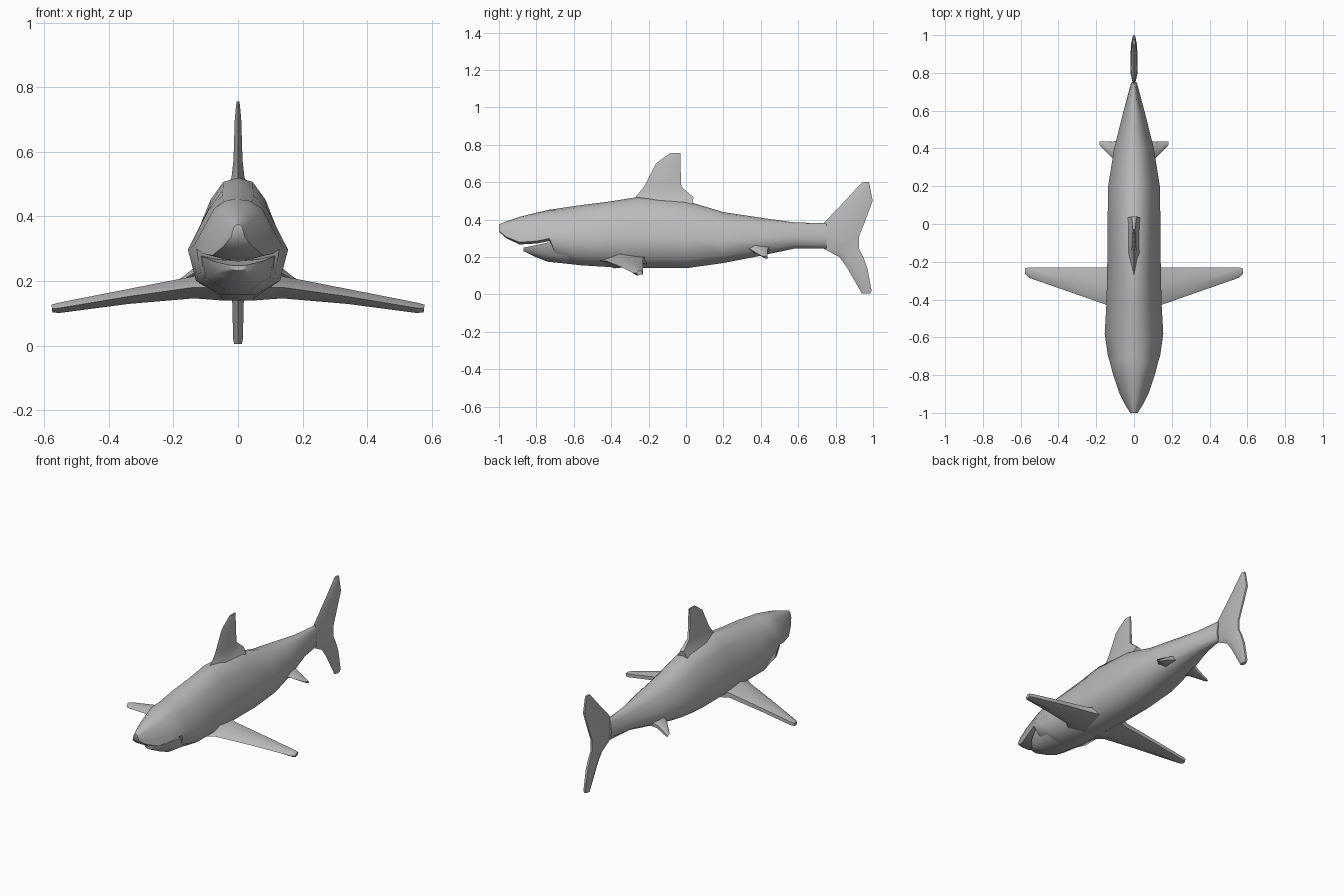
import bpy, bmesh
from mathutils import Vector

if "Cube" in bpy.data.objects:
    bpy.data.objects.remove(bpy.data.objects["Cube"])

grey = bpy.data.materials.new("shark_grey")
grey.diffuse_color = (0.5, 0.5, 0.5, 1)
grey.use_nodes = True
grey.node_tree.nodes["Principled BSDF"].inputs["Base Color"].default_value = grey.diffuse_color


def loft(name, rings, angle=1.0):
    """Skin a list of equal-length rings and cap both ends."""
    bm = bmesh.new()
    loops = [[bm.verts.new(p) for p in ring] for ring in rings]
    n = len(loops[0])
    for a, b in zip(loops, loops[1:]):
        for i in range(n):
            j = (i + 1) % n
            bm.faces.new((a[i], a[j], b[j], b[i]))
    bm.faces.new(loops[0])
    bm.faces.new(loops[-1])
    bmesh.ops.recalc_face_normals(bm, faces=bm.faces)
    mesh = bpy.data.meshes.new(name)
    bm.to_mesh(mesh)
    bm.free()
    mesh.materials.append(grey)
    ob = bpy.data.objects.new(name, mesh)
    bpy.context.collection.objects.link(ob)
    bpy.context.view_layer.objects.active = ob
    ob.select_set(True)
    bpy.ops.object.shade_smooth_by_angle(angle=angle)
    ob.select_set(False)
    return ob


def hull_ring(y, top, bottom, w, half):
    """Mirror a half section, given as width and height fractions."""
    h = top - bottom
    right = [(w * a, y, bottom + h * b) for a, b in half]
    left = [(-x, yy, z) for x, yy, z in reversed(right) if x > 0]
    return right + left


def fin_ring(lead, trail, side, t, t_end):
    """Thin aerofoil section between two points, thick along 'side'."""
    lead, trail, side = Vector(lead), Vector(trail), Vector(side)
    mid = lead.lerp(trail, 0.4)
    return [lead, mid + side * t, trail + side * t_end,
            trail - side * t_end, mid - side * t]


# Body: y, top, bottom, half width
BODY_HALF = [(0, 1), (.32, .965), (.6, .82), (1, .44), (.84, .14), (.34, 0)]
HEAD_HALF = [(0, 1), (.3, .97), (.58, .83), (.9, .38), (1, .08), (.5, 0)]
head = [(-1, .375, .335, .02), (-.96, .39, .30, .045), (-.89, .415, .267, .08),
        (-.8, .437, .272, .11), (-.73, .453, .285, .128)]
trunk = [(-.70, .457, .19, .138), (-.58, .475, .157, .155), (-.42, .495, .147, .146),
         (-.26, .52, .14, .142), (0, .50, .14, .14), (.2, .44, .168, .137),
         (.4, .41, .207, .105), (.58, .385, .245, .06), (.75, .38, .245, .015)]
loft("body", [hull_ring(*s, HEAD_HALF) for s in head] +
     [hull_ring(*s, BODY_HALF) for s in trunk])

# Lower jaw, leaving a narrow open mouth under the snout
JAW_HALF = [(0, .85), (.6, .9), (1, 1), (.88, .35), (.36, 0)]
jaw = [(-.87, .25, .232, .03), (-.81, .262, .203, .078),
       (-.74, .277, .175, .112), (-.58, .29, .158, .135)]
loft("lower_jaw", [hull_ring(*s, JAW_HALF) for s in jaw])

# Dorsal fin: z, leading y, trailing y, thickness, trailing thickness
X = (1, 0, 0)
dorsal = [(.47, -.32, .03, .045, .04), (.52, -.27, .04, .02, .012),
          (.575, -.225, -.025, .014, .007), (.70, -.16, -.03, .010, .006),
          (.745, -.10, -.03, .006, .004), (.755, -.085, -.03, .004, .003)]
loft("dorsal_fin", [fin_ring((0, a, z), (0, b, z), X, t, e)
                    for z, a, b, t, e in dorsal])

# Tail fin, lofted from the lower tip to the upper tip
tail = [(.005, .94, .985, .012, .006), (.02, .932, .992, .015, .007),
        (.14, .863, .97, .018, .007), (.20, .82, .948, .019, .006),
        (.245, .735, .925, .019, .005), (.31, .72, .925, .02, .005),
        (.38, .735, .953, .018, .005), (.50, .85, .998, .014, .006),
        (.585, .928, .982, .01, .005), (.60, .945, .978, .007, .004)]
loft("tail_fin", [fin_ring((0, a, z), (0, b, z), X, t, e)
                  for z, a, b, t, e in tail])

# Paired fins: x, leading y, leading z, trailing y, trailing z, thicknesses
pectoral = [(.05, -.50, .18, -.20, .19, .045, .03), (.14, -.43, .18, -.23, .18, .034, .014),
            (.34, -.36, .152, -.23, .152, .023, .011), (.555, -.285, .116, -.23, .118, .016, .010),
            (.576, -.265, .114, -.235, .116, .012, .009)]
pelvic = [(.05, .28, .25, .45, .25, .035, .015), (.11, .345, .24, .435, .232, .02, .009),
          (.165, .40, .208, .437, .20, .010, .006), (.18, .415, .203, .437, .193, .007, .004)]
for name, rows, side in (("pectoral_fin", pectoral, (.1, 0, .99)),
                         ("pelvic_fin", pelvic, (.5, 0, .86))):
    for label, s in (("right", 1), ("left", -1)):
        loft(f"{name}_{label}",
             [fin_ring((s * x, a, za), (s * x, b, zb), (s * side[0], 0, side[2]), t, e)
              for x, a, za, b, zb, t, e in rows])
